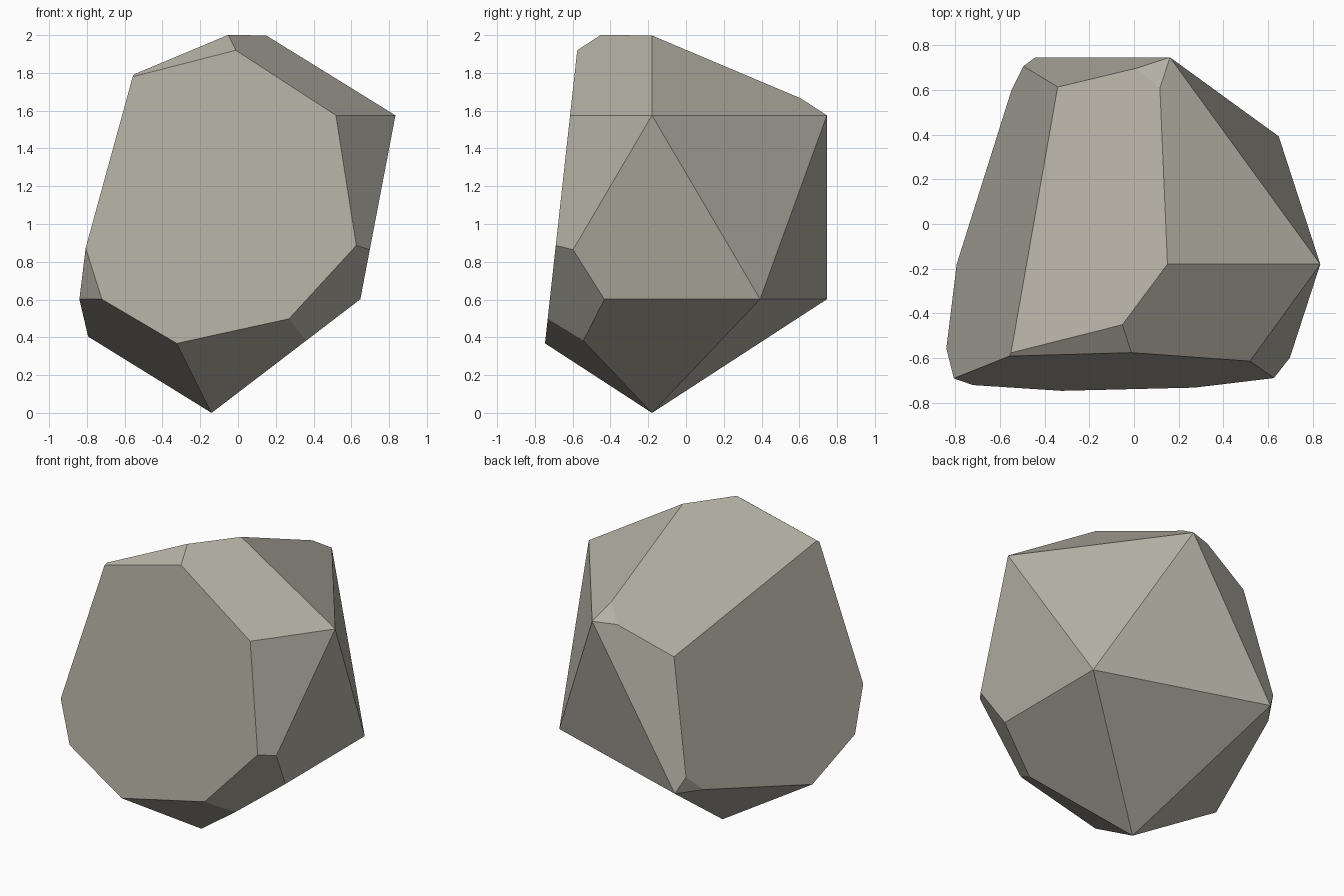
import bpy
import bmesh
from mathutils import Matrix, Vector

if "Cube" in bpy.data.objects:
    bpy.data.objects.remove(bpy.data.objects["Cube"], do_unlink=True)

# Stone colour
stone = bpy.data.materials.new("warm_grey_stone")
stone.use_nodes = True
colour = (0.45, 0.43, 0.37, 1.0)
stone.diffuse_color = colour
stone.node_tree.nodes["Principled BSDF"].inputs["Base Color"].default_value = colour


def chip(bm, normal, distance):
    """Slice off everything beyond a plane and close the cut with one flat face."""
    normal = Vector(normal)
    point = normal * (distance / normal.length_squared)
    cut = bmesh.ops.bisect_plane(
        bm, geom=bm.verts[:] + bm.edges[:] + bm.faces[:], dist=1e-5,
        plane_co=point, plane_no=normal, clear_outer=True)["geom_cut"]
    rim = [e for e in cut if isinstance(e, bmesh.types.BMEdge)]
    bmesh.ops.edgeloop_fill(bm, edges=rim)


# Boulder: a twenty-sided ball standing on its lowest point
radius = 1.0885
bm = bmesh.new()
bmesh.ops.create_icosphere(bm, subdivisions=1, radius=radius,
                           matrix=Matrix.Translation((-0.14, -0.18, radius)))

# Broken sides: front, flank, sloping top, small lower corner
chip(bm, (0, -1, 0.11), 0.787)
chip(bm, (-1, 0.252, 0.247), 0.848)
chip(bm, (-0.52, 0.40, 1), 1.848)
chip(bm, (1, -0.98, -0.81), 0.584)
bmesh.ops.recalc_face_normals(bm, faces=bm.faces[:])

mesh = bpy.data.meshes.new("boulder")
bm.to_mesh(mesh)
bm.free()
mesh.materials.append(stone)
boulder = bpy.data.objects.new("boulder", mesh)
bpy.context.collection.objects.link(boulder)
